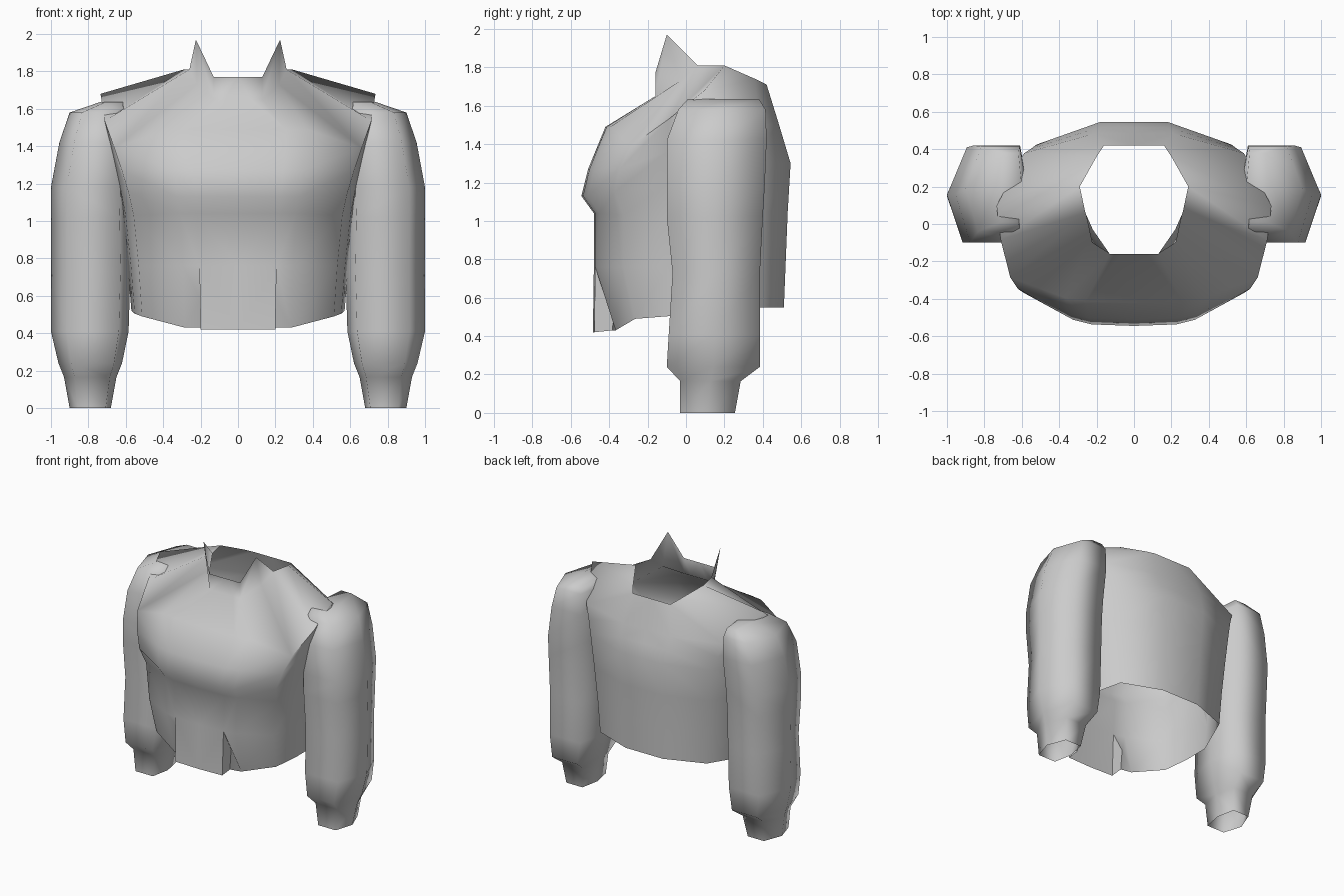
import bpy, bmesh, math

cube = bpy.data.objects.get("Cube")
if cube:
    bpy.data.objects.remove(cube, do_unlink=True)

# Single plain cloth colour
cloth = bpy.data.materials.new("light_grey_cloth")
cloth.use_nodes = True
grey = (0.6, 0.6, 0.6, 1)
cloth.diffuse_color = grey
cloth.node_tree.nodes["Principled BSDF"].inputs["Base Color"].default_value = grey


def finish(bm, name, angle):
    """Turn a half model into a smooth object mirrored across x."""
    bmesh.ops.remove_doubles(bm, verts=bm.verts, dist=0.0005)
    bmesh.ops.recalc_face_normals(bm, faces=bm.faces)
    mesh = bpy.data.meshes.new(name)
    bm.to_mesh(mesh)
    bm.free()
    mesh.materials.append(cloth)
    obj = bpy.data.objects.new(name, mesh)
    bpy.context.collection.objects.link(obj)
    bpy.ops.object.select_all(action="DESELECT")
    obj.select_set(True)
    bpy.context.view_layer.objects.active = obj
    bpy.ops.object.shade_smooth_by_angle(angle=math.radians(angle))
    obj.modifiers.new("mirror", "MIRROR")


def add_face(bm, *points):
    bm.faces.new([bm.verts.new(p) for p in points])


def bridge(bm, lower, upper, closed=False):
    """Quads between two rows of points."""
    count = len(lower)
    for i in range(count if closed else count - 1):
        j = (i + 1) % count
        add_face(bm, lower[i], lower[j], upper[j], upper[i])


# Half plan of the torso, from front centre round to back centre
plan = [(0, -1), (.35, -.985), (.5, -.94), (.9, -.68), (.97, -.2),
        (1, .2), (.8, .78), (.28, 1), (0, 1)]


def torso_row(width, front, back, z_front, z_corner, z_side, z_back):
    z_between = (z_corner + z_side) / 2
    heights = [z_front] * 3 + [z_corner, z_between, z_side] + [z_back] * 3
    return [(u * width, -v * front if v < 0 else v * back, z)
            for (u, v), z in zip(plan, heights)]


# Torso levels: half width, front y, back y, then heights round the ring
levels = [
    (.59, -.48, .52, .76, .76, .76, .8),
    (.62, -.48, .53, 1.04, 1.03, 1.03, 1.05),
    (.65, -.545, .545, 1.13, 1.15, 1.22, 1.3),
    (.69, -.51, .515, 1.27, 1.27, 1.45, 1.4),
    (.735, -.42, .485, 1.49, 1.39, 1.68, 1.5),
]
rows = [torso_row(*level) for level in levels]
neck = [(0, -.16, 1.65), (.07, -.16, 1.65), (.13, -.16, 1.65), (.22, -.03, 1.73),
        (.26, .06, 1.81), (.29, .2, 1.81), (.2, .36, 1.74), (.16, .42, 1.71),
        (0, .42, 1.71)]
rows.append(neck)

bm = bmesh.new()
for lower, upper in zip(rows, rows[1:]):
    bridge(bm, lower, upper)

# Hem: raised centre panel, side panel set back behind a slit
waist = rows[0]
centre_hem = torso_row(.57, -.485, .51, .42, .49, .52, .55)
side_hem = torso_row(.57, -.39, .51, .43, .49, .52, .55)
bridge(bm, centre_hem[:2], waist[:2])
bridge(bm, side_hem[2:], waist[2:])
x, y, z = side_hem[1]
fold = (x, y + .015, z + .15)
add_face(bm, side_hem[1], side_hem[2], waist[2], waist[1], fold)
add_face(bm, centre_hem[1], side_hem[1], fold, waist[1])

# Standing collar with a pointed tip on each side
front_top, corner_top, tip = (0, -.16, 1.77), (.13, -.16, 1.77), (.225, -.1, 1.97)
add_face(bm, neck[0], neck[1], neck[2], corner_top, front_top)
add_face(bm, neck[2], neck[3], tip, corner_top)
add_face(bm, neck[3], neck[4], tip)
finish(bm, "jacket_torso", 85)

# Sleeve levels: height, inner x, outer x, front y, back y
sleeve = [
    (0, .68, .9, -.03, .255),
    (.165, .65, .93, -.03, .285),
    (.24, .62, .96, -.1, .385),
    (.41, .585, 1, -.09, .385),
    (.73, .575, 1, -.07, .385),
    (1.02, .58, 1, -.1, .4),
    (1.18, .575, 1, -.1, .41),
    (1.42, .56, .955, -.1, .42),
    (1.58, .57, .9, -.04, .415),
    (1.635, .6, .74, .01, .38),
]
hexagon = [(1, 0), (.5, 1), (-.75, 1), (-1, 0), (-.75, -1), (.6, -1)]


def sleeve_ring(z, inner, outer, front, back):
    cx, cy = (inner + outer) / 2, (front + back) / 2
    return [(cx + u * (outer - inner) / 2, cy + v * (back - front) / 2, z)
            for u, v in hexagon]


bm = bmesh.new()
rings = [sleeve_ring(*level) for level in sleeve]
for lower, upper in zip(rings, rings[1:]):
    bridge(bm, lower, upper, closed=True)
add_face(bm, *rings[-1])
finish(bm, "sleeves", 88)
